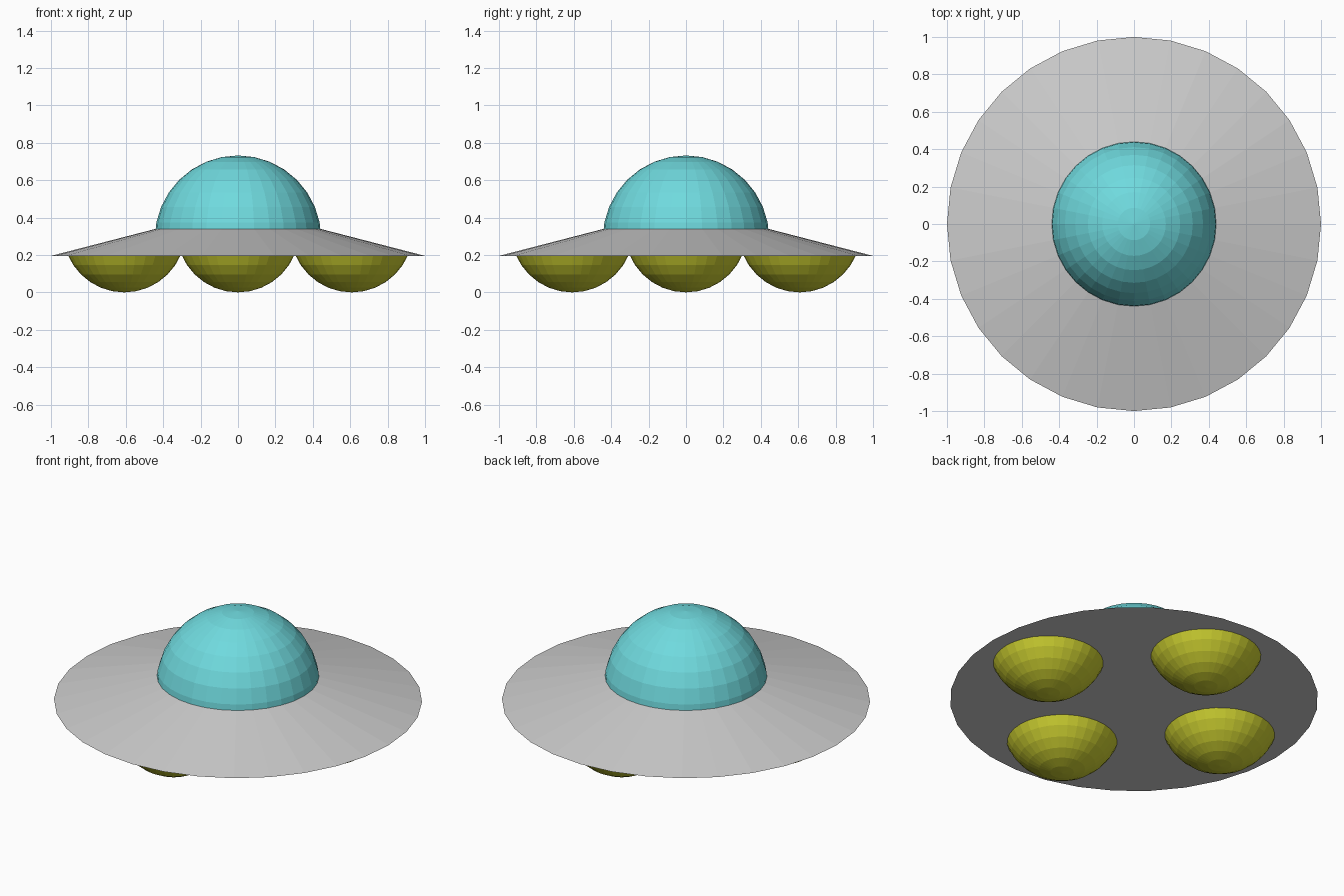
import bpy, bmesh
from mathutils import Vector, Matrix

if "Cube" in bpy.data.objects:
    bpy.data.objects.remove(bpy.data.objects["Cube"])

RIM_Z = 0.195


def material(name, color):
    mat = bpy.data.materials.new(name)
    mat.diffuse_color = (*color, 1)
    mat.use_nodes = True
    mat.node_tree.nodes["Principled BSDF"].inputs["Base Color"].default_value = mat.diffuse_color
    return mat


def add_object(name, bm, mat=None):
    bmesh.ops.recalc_face_normals(bm, faces=bm.faces)
    mesh = bpy.data.meshes.new(name)
    bm.to_mesh(mesh)
    bm.free()
    obj = bpy.data.objects.new(name, mesh)
    bpy.context.collection.objects.link(obj)
    if mat:
        mesh.materials.append(mat)
    return obj


def cut_sphere(name, center, radius, cut_z, mat, keep_top):
    """Faceted sphere sliced level at cut_z and closed with a flat cap."""
    bm = bmesh.new()
    bmesh.ops.create_uvsphere(bm, u_segments=32, v_segments=16, radius=radius,
                              matrix=Matrix.Translation(center))
    cut = bmesh.ops.bisect_plane(
        bm, geom=bm.verts[:] + bm.edges[:] + bm.faces[:],
        plane_co=Vector((0, 0, cut_z)), plane_no=Vector((0, 0, 1)),
        clear_inner=keep_top, clear_outer=not keep_top)
    edges = [e for e in cut["geom_cut"] if isinstance(e, bmesh.types.BMEdge)]
    bmesh.ops.contextual_create(bm, geom=edges)
    return add_object(name, bm, mat)


cyan = material("cyan_glass", (0.16, 0.70, 0.73))
yellow = material("yellow", (0.60, 0.62, 0.03))

# Saucer disc: shallow cone with a sharp rim and flat underside
bm = bmesh.new()
bmesh.ops.create_cone(bm, cap_ends=True, segments=32, radius1=1.0, radius2=0.40,
                      depth=0.155,
                      matrix=Matrix.Translation((0, 0, RIM_Z + 0.0775)))
add_object("saucer_disc", bm)

# Cockpit dome
cut_sphere("cockpit_dome", (0, 0, 0.287), 0.445, 0.32, cyan, True)

# Four landing pods below the disc
for side, (x, y) in {"front": (0, -1), "right": (1, 0),
                     "back": (0, 1), "left": (-1, 0)}.items():
    cut_sphere(side + "_landing_pod", (x * 0.608, y * 0.608, 0.328), 0.328,
               RIM_Z + 0.004, yellow, False)
